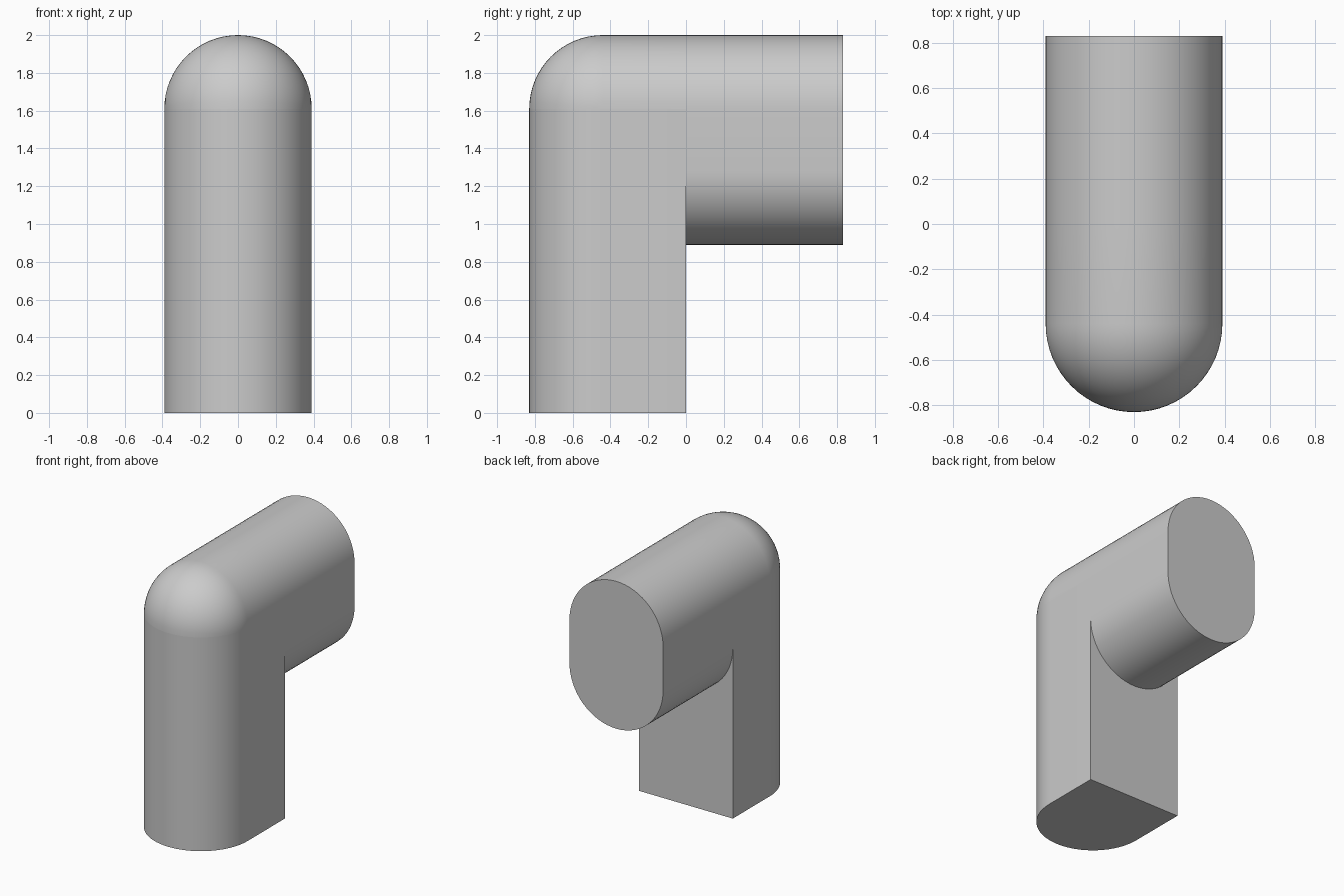
import bpy, bmesh, math
from mathutils import Vector, Matrix

R = 0.39          # half width of both limbs
AXIS_Y = -0.44    # centre of the rounded front
AXIS_Z = 1.61     # centre of the rounded top
LOW_Z = 1.28      # centre of the arm's rounded underside
END_Y = 0.83
STEPS = 32

if "Cube" in bpy.data.objects:
    bpy.data.objects.remove(bpy.data.objects["Cube"])

grey = bpy.data.materials.new("plain_grey")
grey.use_nodes = True
colour = (0.6, 0.6, 0.6, 1)
grey.diffuse_color = colour
grey.node_tree.nodes["Principled BSDF"].inputs["Base Color"].default_value = colour


def arc(start, end, steps=STEPS):
    """Points of a circular arc of radius R, as (across, along) pairs."""
    angles = [start + (end - start) * i / steps for i in range(steps + 1)]
    return [(R * math.cos(a), R * math.sin(a)) for a in angles]


def finish(name, bm):
    bmesh.ops.recalc_face_normals(bm, faces=bm.faces)
    mesh = bpy.data.meshes.new(name)
    bm.to_mesh(mesh)
    bm.free()
    obj = bpy.data.objects.new(name, mesh)
    bpy.context.collection.objects.link(obj)
    mesh.materials.append(grey)
    bpy.ops.object.select_all(action="DESELECT")
    obj.select_set(True)
    bpy.context.view_layer.objects.active = obj
    bpy.ops.object.shade_smooth_by_angle(angle=math.radians(30))
    return obj


def prism(name, outline, direction):
    """Solid made by sweeping a closed outline along a direction."""
    bm = bmesh.new()
    face = bm.faces.new([bm.verts.new(p) for p in outline])
    swept = bmesh.ops.extrude_face_region(bm, geom=[face], use_keep_orig=True)
    moved = [v for v in swept["geom"] if isinstance(v, bmesh.types.BMVert)]
    bmesh.ops.translate(bm, verts=moved, vec=direction)
    return finish(name, bm)


# Upright stem: flat back, half-round front
front = [(x, AXIS_Y + y, 0) for x, y in arc(math.pi, 2 * math.pi)]
prism("upright_stem", front + [(R, 0, 0), (-R, 0, 0)], Vector((0, 0, AXIS_Z)))

# Horizontal arm: rounded above and below, flat sides
upper = [(x, 0, AXIS_Z + z) for x, z in arc(0, math.pi)]
lower = [(x, 0, LOW_Z + z) for x, z in arc(math.pi, 2 * math.pi)]
prism("horizontal_arm", upper + lower, Vector((0, END_Y, 0)))

# Elbow crown: quarter-sphere corner running into the arm's rounded top
bm = bmesh.new()
rim = [bm.verts.new((x, AXIS_Y, AXIS_Z + z)) for x, z in arc(0, math.pi)]
edges = [bm.edges.new(pair) for pair in zip(rim, rim[1:])]
ridge = bmesh.ops.extrude_edge_only(bm, edges=edges)
bmesh.ops.translate(bm, vec=(0, -AXIS_Y, 0),
                    verts=[v for v in ridge["geom"] if isinstance(v, bmesh.types.BMVert)])
bmesh.ops.spin(bm, geom=rim + edges, cent=(0, AXIS_Y, AXIS_Z), axis=(1, 0, 0),
               angle=math.pi / 2, steps=STEPS // 2)
bmesh.ops.remove_doubles(bm, verts=bm.verts, dist=0.0005)
finish("elbow_crown", bm)
